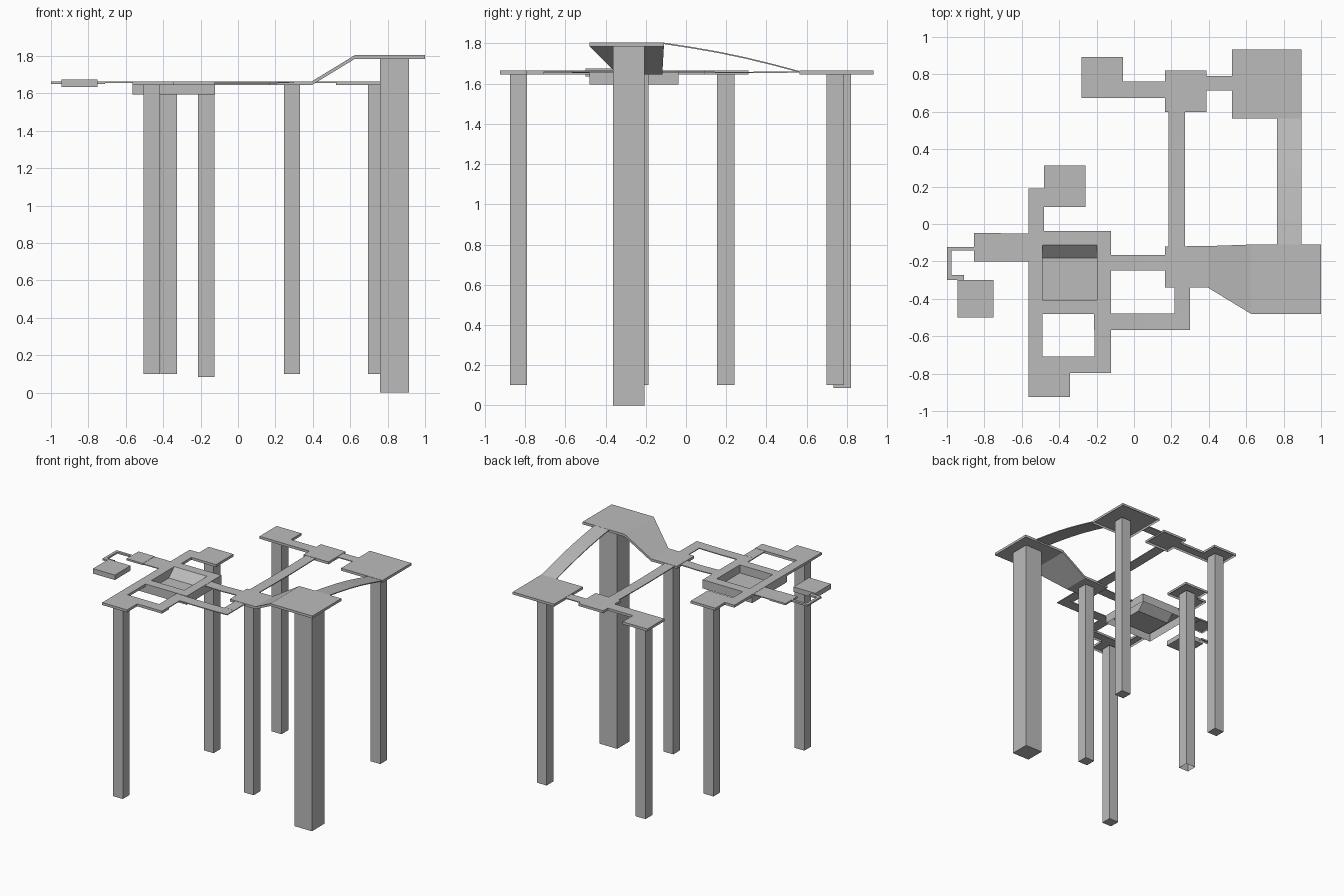
import bpy, bmesh, math
from mathutils import Vector

if "Cube" in bpy.data.objects:
    bpy.data.objects.remove(bpy.data.objects["Cube"])

grey = bpy.data.materials.new("concrete_grey")
grey.diffuse_color = (0.5, 0.5, 0.5, 1)
grey.use_nodes = True
grey.node_tree.nodes["Principled BSDF"].inputs["Base Color"].default_value = grey.diffuse_color
DECK, UNDER = 1.665, 1.645


def finish(name, bm, smooth=False):
    bmesh.ops.recalc_face_normals(bm, faces=bm.faces[:])
    for f in bm.faces:
        f.smooth = smooth
    me = bpy.data.meshes.new(name)
    bm.to_mesh(me)
    bm.free()
    me.materials.append(grey)
    ob = bpy.data.objects.new(name, me)
    bpy.context.collection.objects.link(ob)
    return ob


def box_bm(x0, x1, y0, y1, z0, z1, open_bottom=False):
    bm = bmesh.new()
    bmesh.ops.create_cube(bm, size=1)
    for v in bm.verts:
        v.co = Vector((x1 if v.co.x > 0 else x0, y1 if v.co.y > 0 else y0,
                       z1 if v.co.z > 0 else z0))
    if open_bottom:
        low = min(bm.faces, key=lambda f: f.calc_center_median().z)
        bmesh.ops.delete(bm, geom=[low], context='FACES_ONLY')
    return bm


def box(name, *dims, open_bottom=False):
    return finish(name, box_bm(*dims, open_bottom))


def slab(name, outline, z0=UNDER, z1=DECK):
    """Deck with an outline, hollow underneath."""
    bm = bmesh.new()
    top = bm.faces.new([bm.verts.new((x, y, z1)) for x, y in outline])
    ext = bmesh.ops.extrude_face_region(bm, geom=[top], use_keep_orig=True)
    for v in ext["geom"]:
        if isinstance(v, bmesh.types.BMVert):
            v.co.z = z0
    bmesh.ops.delete(bm, geom=[g for g in ext["geom"] if isinstance(g, bmesh.types.BMFace)],
                     context='FACES_ONLY')
    return finish(name, bm)


def bridge(name, start, end, width, planks, bulge=0.0, thick=0.007):
    """Row of planks between two points, gently bowed."""
    a, b = Vector(start), Vector(end)
    side = (b - a).cross(Vector((0, 0, 1))).normalized() * width / 2
    bm = bmesh.new()
    rows = []
    for i in range(planks + 1):
        t = i / planks
        p = a.lerp(b, t) + Vector((0, 0, bulge * math.sin(math.pi * t)))
        down = Vector((0, 0, thick))
        rows.append([bm.verts.new(q) for q in (p + side, p - side, p - side - down, p + side - down)])
    for r, s in zip(rows, rows[1:]):
        for k in range(4):
            bm.faces.new((r[k], r[(k + 1) % 4], s[(k + 1) % 4], s[k]))
    bm.faces.new(rows[0])
    bm.faces.new(rows[-1])
    ob = finish(name, bm)
    return ob


# Support columns: centre x, centre y, half width x, half width y, bottom, top
columns = [(-0.46, -0.833, .044, .043, .10, UNDER), (-0.37, 0.198, .044, .043, .10, UNDER),
           (-0.17, 0.778, .044, .043, .085, UNDER), (0.288, -0.23, .043, .043, .10, UNDER),
           (0.738, 0.743, .043, .043, .10, UNDER), (0.837, -0.285, .078, .079, 0, 1.787)]
for i, (x, y, w, d, z0, z1) in enumerate(columns):
    box(f"column_{i + 1}", x - w, x + w, y - d, y + d, z0, z1, open_bottom=(i == 1))

# Pool deck with a sunken basin that has one sloping side
bm = box_bm(-0.565, -0.122, -0.48, -0.038, 1.595, DECK, True)
top = max(bm.faces, key=lambda f: f.calc_center_median().z)
bmesh.ops.inset_region(bm, faces=[top], thickness=0.106)
ext = bmesh.ops.extrude_face_region(bm, geom=[top])
for v in ext["geom"]:
    if isinstance(v, bmesh.types.BMVert):
        v.co.z -= 0.065
        if v.co.y > -0.2:
            v.co.y -= 0.07
if top.is_valid:
    bmesh.ops.delete(bm, geom=[top], context='FACES_ONLY')
finish("pool_deck", bm)

# Flat decks
slab("back_left_deck", [(-.28, .675), (.165, .675), (.165, .60), (.387, .60), (.387, .82),
                        (.165, .82), (.165, .762), (-.06, .762), (-.06, .893), (-.28, .893)])
slab("back_right_deck", [(.525, .565), (.895, .565), (.895, .932), (.525, .932)])
slab("left_back_deck", [(-.565, -.038), (-.48, -.038), (-.48, .09), (-.26, .09),
                        (-.26, .312), (-.48, .312), (-.48, .19), (-.565, .19)])
slab("left_front_deck", [(-.565, -.925), (-.343, -.925), (-.343, -.797), (-.122, -.797),
                         (-.122, -.708), (-.49, -.708), (-.49, -.48), (-.565, -.48)])

# Middle deck, ramp and upper deck as one bent sheet
rows = [(.165, -.34, -.12, DECK), (.395, -.34, -.118, DECK),
        (.625, -.48, -.11, 1.805), (1.0, -.48, -.11, 1.805)]
bm = bmesh.new()
upper = [[bm.verts.new((x, y, z)) for y in (y0, y1)] for x, y0, y1, z in rows]
lower = [[bm.verts.new((x, y, z - .02)) for y in (y0, y1)] for x, y0, y1, z in rows]
for i in range(3):
    bm.faces.new((upper[i][0], upper[i + 1][0], upper[i + 1][1], upper[i][1]))
    bm.faces.new((lower[i][0], lower[i][1], lower[i + 1][1], lower[i + 1][0]))
    for k in (0, 1):
        bm.faces.new((upper[i][k], lower[i][k], lower[i + 1][k], upper[i + 1][k]))
for i in (0, 3):
    bm.faces.new((upper[i][0], upper[i][1], lower[i][1], lower[i][0]))
finish("ramp_and_upper_deck", bm)

# Plank bridges
Z = 1.663
bridge("upper_bridge", (.83, -.11, 1.804), (.83, .565, Z), .13, 5, .013)
bridge("long_bridge", (.228, -.12, Z), (.228, .60, Z), .087, 5, -.004)
bridge("back_bridge", (.387, .753, Z), (.525, .753, Z), .078, 1)
bridge("pool_bridge", (-.122, -.207, Z), (.165, -.207, Z), .085, 2, -.004)
bridge("front_bridge", (-.213, -.523, Z), (.30, -.523, Z), .087, 4, -.003)
bridge("front_left_bridge", (-.167, -.708, Z), (-.167, -.565, Z), .089, 1)
bridge("front_right_bridge", (.258, -.48, Z), (.258, -.34, Z), .085, 1)
bridge("left_bridge", (-.71, -.125, Z), (-.565, -.125, Z), .15, 1)

# Left landing with thin hooked walkway and hanging platform
slab("left_landing", [(-.855, -.20), (-.71, -.20), (-.71, -.048), (-.855, -.048)], 1.651)
slab("hooked_walkway", [(-.855, -.122), (-1, -.122), (-1, -.30), (-.91, -.30), (-.91, -.272),
                        (-.977, -.272), (-.977, -.143), (-.855, -.143)], 1.651)
box("outer_platform", -.945, -.75, -.50, -.30, 1.635, 1.675)
